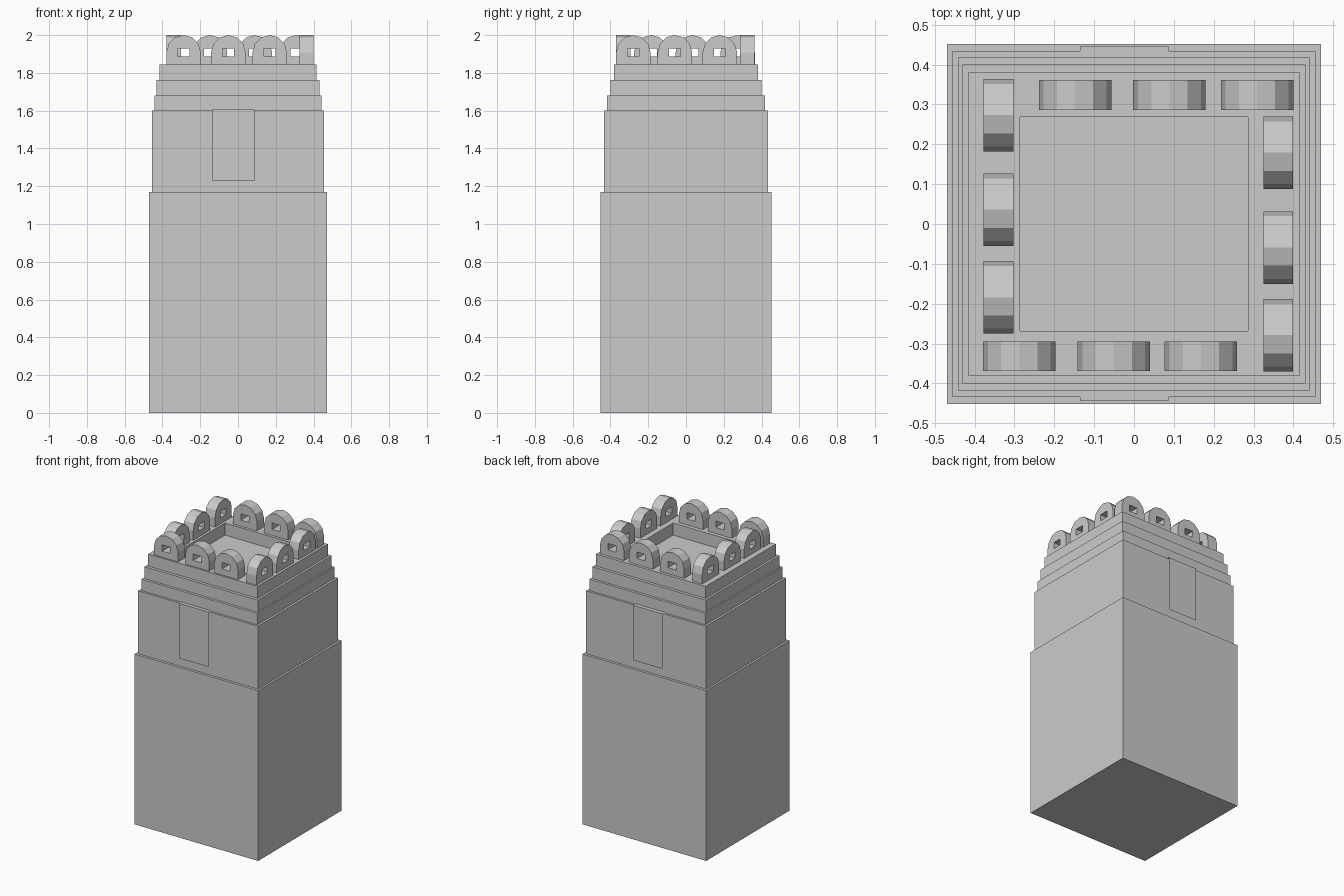
import bpy, bmesh, math
from mathutils import Matrix

if "Cube" in bpy.data.objects:
    bpy.data.objects.remove(bpy.data.objects["Cube"])


def add_object(name, bm, fix_normals=True):
    if fix_normals:
        bmesh.ops.recalc_face_normals(bm, faces=bm.faces)
    me = bpy.data.meshes.new(name)
    bm.to_mesh(me)
    bm.free()
    ob = bpy.data.objects.new(name, me)
    bpy.context.collection.objects.link(ob)
    return ob


# stepped tower: rectangular rings (half x, half y, z) from ground to sunken roof
rings = [(0.47, 0.452, 0), (0.47, 0.452, 1.17),
         (0.456, 0.434, 1.17), (0.456, 0.434, 1.602),
         (0.441, 0.419, 1.602), (0.441, 0.419, 1.68),
         (0.431, 0.401, 1.68), (0.431, 0.401, 1.762),
         (0.416, 0.381, 1.762), (0.416, 0.381, 1.845),
         (0.286, 0.268, 1.845), (0.286, 0.268, 1.762)]
bm = bmesh.new()
loops = [[bm.verts.new((sx * x, sy * y, z))
          for sx, sy in ((-1, -1), (1, -1), (1, 1), (-1, 1))] for x, y, z in rings]
bm.faces.new(loops[0][::-1])
bm.faces.new(loops[-1])
for a, b in zip(loops, loops[1:]):
    for i in range(4):
        j = (i + 1) % 4
        bm.faces.new((a[i], a[j], b[j], b[i]))
add_object("tower_body", bm)

# door panels: thin sheets on front and back, each with a top ledge
for name, side, y in (("front_panel", -1, 0.444), ("back_panel", 1, 0.446)):
    bm = bmesh.new()
    rows = [[bm.verts.new((x, side * yy, z)) for x in (-0.135, 0.087)]
            for yy, z in ((y, 1.228), (y, 1.605), (0.418, 1.605))]
    for a, b in zip(rows, rows[1:]):
        f = (a[0], a[1], b[1], b[0])
        bm.faces.new(f if side < 0 else f[::-1])
    add_object(name, bm, False)


# arched battlement block with a square hole, drawn in xz and extruded along y
def merlon(name, x, y, turned):
    r, spring, thick = 0.091, 1.909, 0.075
    outer = [(-r, 1.845), (r, 1.845)]
    outer += [(r * math.cos(math.pi * k / 6), spring + r * math.sin(math.pi * k / 6))
              for k in range(7)]
    hole = [(-0.031, 1.886), (0.031, 1.886), (0.031, 1.93), (-0.031, 1.93)]
    bm = bmesh.new()
    edges = []
    for pts in (outer, hole):
        vs = [bm.verts.new((px, -thick / 2, pz)) for px, pz in pts]
        edges += [bm.edges.new((vs[i - 1], vs[i])) for i in range(len(vs))]
    bmesh.ops.triangle_fill(bm, edges=edges, use_beauty=True)
    ext = bmesh.ops.extrude_face_region(bm, geom=bm.faces[:], use_keep_orig=True)
    bmesh.ops.translate(bm, vec=(0, thick, 0),
                        verts=[g for g in ext["geom"] if isinstance(g, bmesh.types.BMVert)])
    rot = Matrix.Rotation(math.pi / 2 if turned else 0, 4, 'Z')
    bm.transform(Matrix.Translation((x, y, 0)) @ rot)
    add_object(name, bm)


# three battlements along each side
for x in (-0.288, -0.051, 0.168):
    merlon("front_battlement", x, -0.332, False)
for x in (-0.148, 0.089, 0.309):
    merlon("back_battlement", x, 0.324, False)
for y in (0.273, 0.036, -0.184):
    merlon("left_battlement", -0.340, y, True)
for y in (0.179, -0.059, -0.279):
    merlon("right_battlement", 0.362, y, True)
